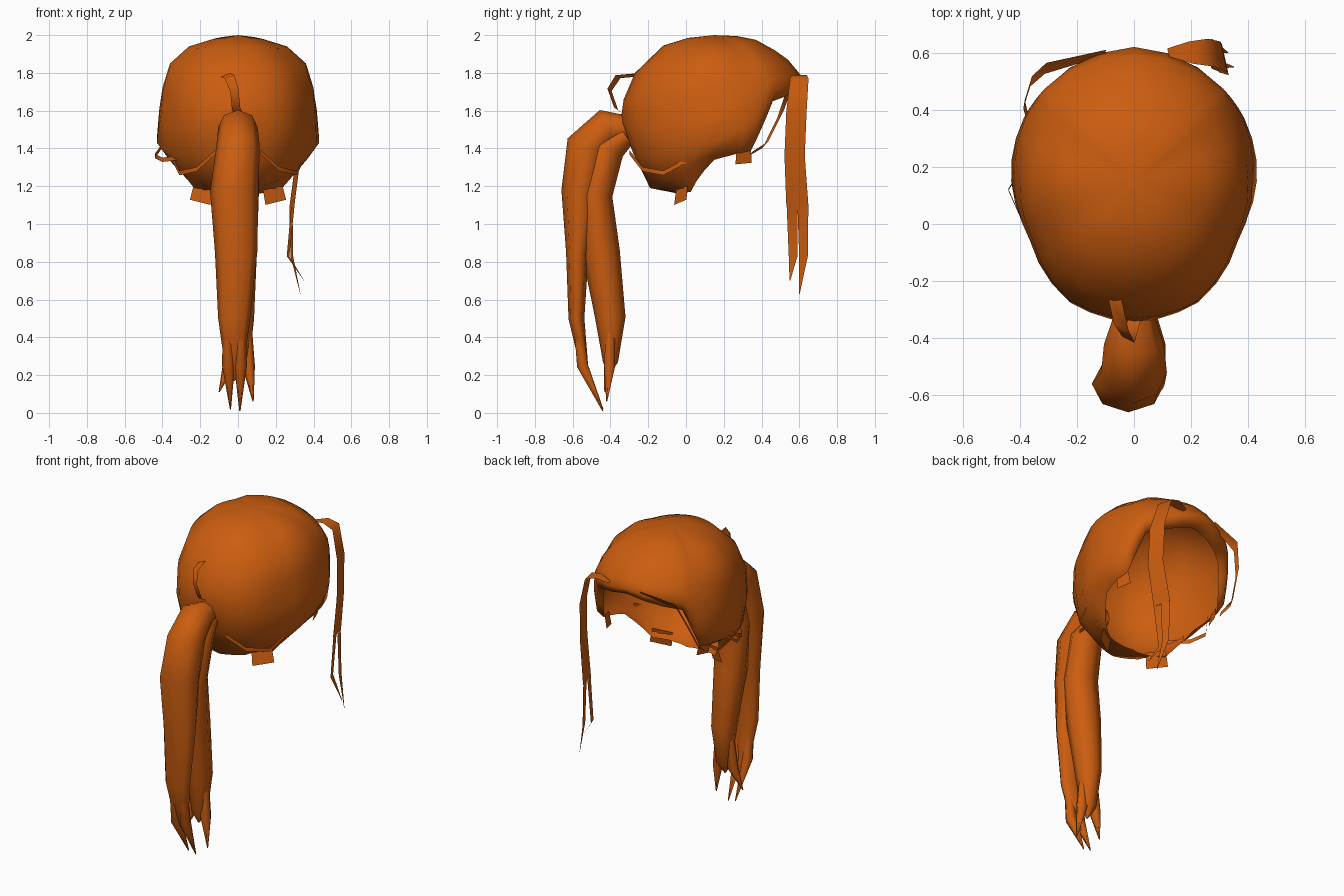
import bpy, math
from mathutils import Vector

mat = bpy.data.materials.new("hair_orange")
mat.diffuse_color = (0.60, 0.11, 0.005, 1)


def make(name, verts, faces, smooth=True):
    me = bpy.data.meshes.new(name)
    me.from_pydata([tuple(v) for v in verts], [], faces)
    me.materials.append(mat)
    for p in me.polygons:
        p.use_smooth = smooth
    ob = bpy.data.objects.new(name, me)
    bpy.context.collection.objects.link(ob)
    return ob


def tube(name, rows, n=8):
    """Lens-shaped lock: rows of (x, y, z, half width in x, half depth)."""
    pts = [Vector(r[:3]) for r in rows]
    verts, faces = [], []
    for i, r in enumerate(rows):
        t = pts[min(i + 1, len(pts) - 1)] - pts[max(i - 1, 0)]
        d = Vector((0, t.z, -t.y)).normalized()
        for k in range(n):
            a = 2 * math.pi * k / n
            verts.append(pts[i] + Vector((r[3] * math.cos(a), 0, 0)) + d * r[4] * math.sin(a))
    for i in range(len(rows) - 1):
        for k in range(n):
            j = (k + 1) % n
            faces.append((i * n + k, i * n + j, i * n + n + j, i * n + n + k))
    return make(name, verts, faces)


def ribbon(name, rows, side):
    """Flat strand: rows of (x, y, z, half width), spread along a side vector."""
    s = Vector(side).normalized()
    verts = []
    for x, y, z, w in rows:
        verts += [Vector((x, y, z)) - s * w, Vector((x, y, z)) + s * w]
    return make(name, verts, [(2 * i, 2 * i + 1, 2 * i + 3, 2 * i + 2) for i in range(len(rows) - 1)])


# Cap: (radius, z) profiles at key azimuths around the axis y = 0.15
keys = {
    90: [(.12, 1.995), (.22, 1.975), (.32, 1.92), (.39, 1.87), (.44, 1.81), (.47, 1.77), (.45, 1.73), (.39, 1.72)],
    46: [(.12, 1.99), (.24, 1.96), (.34, 1.89), (.40, 1.83), (.44, 1.76), (.45, 1.70), (.43, 1.65), (.39, 1.64)],
    30: [(.12, 1.985), (.24, 1.945), (.34, 1.87), (.40, 1.78), (.44, 1.66), (.445, 1.54), (.43, 1.43), (.39, 1.39)],
    0: [(.13, 1.98), (.26, 1.94), (.36, 1.85), (.40, 1.72), (.415, 1.58), (.43, 1.43), (.38, 1.37), (.33, 1.34)],
    -30: [(.13, 1.98), (.26, 1.93), (.37, 1.82), (.41, 1.69), (.42, 1.52), (.41, 1.38), (.35, 1.28), (.25, 1.17)],
    -62: [(.14, 1.985), (.28, 1.935), (.41, 1.81), (.475, 1.66), (.48, 1.50), (.44, 1.35), (.34, 1.21), (.19, 1.16)],
    -90: [(.14, 1.985), (.27, 1.945), (.42, 1.80), (.48, 1.66), (.495, 1.55), (.43, 1.38), (.34, 1.19), (.16, 1.155)],
}
ang = list(keys)
half = []
for a, b in zip(ang, ang[1:]):
    for f in (0, 1 / 3, 2 / 3):
        prof = [(p[0] + (q[0] - p[0]) * f, p[1] + (q[1] - p[1]) * f) for p, q in zip(keys[a], keys[b])]
        half.append((a + (b - a) * f, prof))
half.append((-90, keys[-90]))
columns = half + [(180 - a, p) for a, p in half[-2:0:-1]]
verts = [Vector((0, .15, 2))]
for a, prof in columns:
    c, s = math.cos(math.radians(a)), math.sin(math.radians(a))
    verts += [Vector((r * c, .15 + r * s, z)) for r, z in prof]
faces, m = [], 8
for i in range(len(columns)):
    p, q = 1 + i * m, 1 + (i + 1) % len(columns) * m
    faces.append((0, p, q))
    faces += [(p + k, p + k + 1, q + k + 1, q + k) for k in range(m - 1)]
make("hair_cap", verts, faces)

# Ponytail: outer and inner locks, each splitting into tapered tips
tube("ponytail_outer", [(0, -.29, 1.50, .06, .07), (0, -.42, 1.51, .105, .10), (0, -.52, 1.41, .115, .115),
                        (-.02, -.56, 1.17, .128, .10), (-.01, -.575, .85, .112, .06),
                        (-.02, -.58, .50, .085, .042), (-.02, -.54, .25, .05, .022), (-.02, -.51, .17, .005, .005)])
tube("ponytail_inner", [(.02, -.32, 1.47, .06, .06), (.01, -.42, 1.40, .10, .095), (0, -.48, 1.15, .11, .09),
                        (0, -.45, .85, .10, .10), (.01, -.40, .50, .075, .08), (.01, -.40, .27, .05, .04),
                        (.01, -.41, .20, .005, .005)])
for i, (x, y, z, tx, ty, tz) in enumerate([(-.055, -.575, .50, -.04, -.44, .02), (.015, -.575, .50, .01, -.44, .01),
                                           (-.025, -.40, .50, -.10, -.43, .11), (.045, -.40, .50, .08, -.42, .06)]):
    tube(f"ponytail_tip_{i}", [(x, y, z, .025, .025), (x * .7 + tx * .3, y * .8 + ty * .2, .25, .034, .034),
                               (tx, ty, tz, .003, .003)], 6)

# Long fringe strand that splits into two points
ribbon("fringe_long", [(.12, .60, 1.77, .015), (.20, .60, 1.79, .04), (.27, .60, 1.77, .05), (.315, .585, 1.60, .055),
                       (.32, .575, 1.36, .055), (.285, .59, 1.09, .06)], (-.22, 1, 0))
ribbon("fringe_point_a", [(.29, .562, 1.09, .03), (.265, .567, .83, .024), (.35, .55, .70, .002)], (-.3, 1, 0))
ribbon("fringe_point_b", [(.28, .619, 1.09, .03), (.285, .622, .83, .024), (.33, .60, .63, .002)], (-.3, 1, 0))

# Short fringe strand on the other side
ribbon("fringe_short", [(-.10, .60, 1.76, .015), (-.31, .545, 1.71, .03), (-.36, .50, 1.58, .028),
                        (-.385, .42, 1.42, .024), (-.365, .34, 1.37, .015)], (.1, .6, .7))

# Loose wisps
ribbon("crown_wisp", [(-.07, -.25, 1.79, .03), (-.045, -.36, 1.78, .03), (-.02, -.405, 1.71, .025),
                      (-.01, -.37, 1.61, .025), (.01, -.31, 1.57, .02)], (1, -.5, .3))
ribbon("side_wisp", [(-.39, .20, 1.43, .012), (-.44, .12, 1.36, .012), (-.40, .03, 1.34, .012),
                     (-.31, -.08, 1.35, .012)], (0, .3, 1))
for s, n in ((1, "right"), (-1, "left")):
    ribbon("nape_wisp_" + n, [(.12 * s, -.30, 1.38, .012), (.22 * s, -.23, 1.29, .012), (.31 * s, -.12, 1.27, .012),
                              (.35 * s, .03, 1.35, .012)], (0, 0, 1))
    # Square cut ends hanging from the nape and the temples
    ribbon("nape_tab_" + n, [(.18 * s, -.02, 1.21, .06), (.20 * s, -.03, 1.115, .065)], (1, .6 * s, .25 * s))
    ribbon("temple_tab_" + n, [(.345 * s, .305, 1.40, .04), (.33 * s, .305, 1.32, .045)], (-.3 * s, 1, .1))
